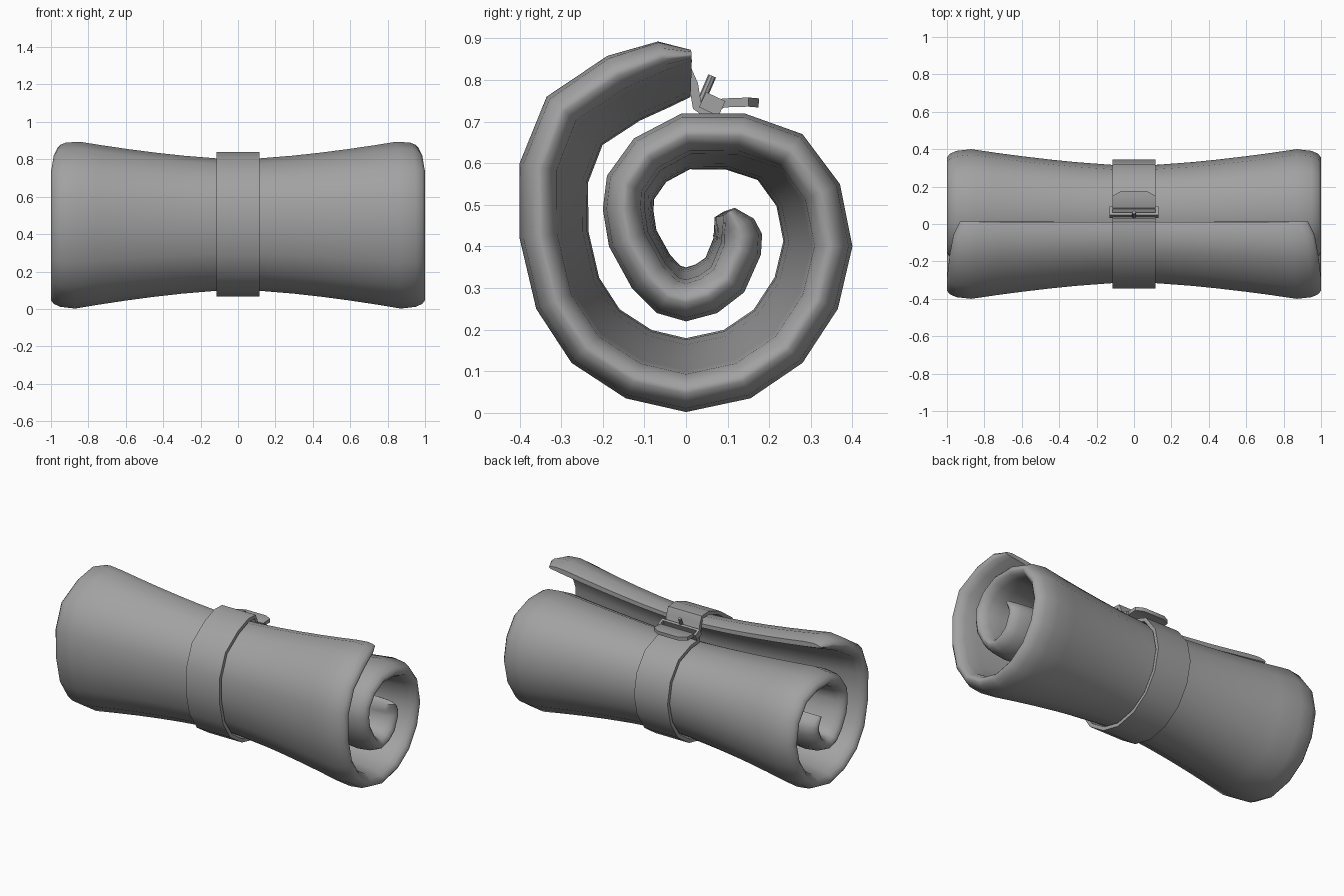
import bpy, bmesh, math
from mathutils import Vector

old = bpy.data.objects.get("Cube")
if old:
    bpy.data.objects.remove(old, do_unlink=True)

grey = bpy.data.materials.new("plain grey")
grey.use_nodes = True
colour = (0.36, 0.36, 0.36, 1)
grey.diffuse_color = colour
grey.node_tree.nodes["Principled BSDF"].inputs["Base Color"].default_value = colour


def finish(name, bm, angle):
    """Turn a bmesh into a shaded, coloured object."""
    bmesh.ops.remove_doubles(bm, verts=bm.verts, dist=0.0005)
    bmesh.ops.recalc_face_normals(bm, faces=bm.faces)
    mesh = bpy.data.meshes.new(name)
    bm.to_mesh(mesh)
    bm.free()
    mesh.materials.append(grey)
    obj = bpy.data.objects.new(name, mesh)
    bpy.context.collection.objects.link(obj)
    bpy.ops.object.select_all(action="DESELECT")
    obj.select_set(True)
    bpy.context.view_layer.objects.active = obj
    bpy.ops.object.shade_smooth_by_angle(angle=math.radians(angle))
    return obj


def normals(path):
    """Left-hand normal at each point of a path."""
    result = []
    last = len(path) - 1
    for i in range(len(path)):
        t = (path[min(i + 1, last)] - path[max(i - 1, 0)]).normalized()
        result.append(Vector((-t.y, t.x)))
    return result


def sheet(bm, columns, rows, place):
    """Closed two-sided sheet; place(column, row, side) gives each position."""
    grid = {(c, r, s): bm.verts.new(place(c, r, s))
            for c in range(columns) for r in range(rows) for s in (-1, 1)}
    for s in (-1, 1):
        for c in range(columns - 1):
            for r in range(rows - 1):
                bm.faces.new([grid[c, r, s], grid[c + 1, r, s],
                              grid[c + 1, r + 1, s], grid[c, r + 1, s]])
    for c in (0, columns - 1):
        for r in range(rows - 1):
            bm.faces.new([grid[c, r, -1], grid[c, r + 1, -1],
                          grid[c, r + 1, 1], grid[c, r, 1]])
    for r in (0, rows - 1):
        for c in range(columns - 1):
            bm.faces.new([grid[c, r, -1], grid[c + 1, r, -1],
                          grid[c + 1, r, 1], grid[c, r, 1]])


# Spiral outline (y, z in hundredths), from the loose flap to the inner curl
outline = [(1, 91), (-7, 90.5), (-19, 86), (-33.5, 76), (-40, 60), (-40, 42),
           (-36, 25), (-27.5, 12), (-14.5, 3.5), (0, 0.2), (15.5, 3.5),
           (28, 12), (36.5, 25), (40, 40), (37, 55), (28, 67), (14, 72),
           (-1, 72), (-12.5, 66), (-19, 57), (-20, 49), (-18.5, 40),
           (-13, 30), (-7, 24), (0, 22), (7.5, 24), (14, 29), (18, 38),
           (18.3, 43), (17, 47), (14.5, 51)]
outline = [Vector(p) / 100 for p in outline]
half = 0.05
centre = Vector((0, 0.455))
side = normals(outline)
middle = [p + n * half for p, n in zip(outline, side)]
count = len(middle)
taper = [1.0] * count
taper[0], taper[1], taper[-2], taper[-1] = 0.3, 0.85, 0.85, 0.35
reach = [1.0] * count
reach[0], reach[1], reach[2] = 0.93, 0.965, 0.985


def flare(x):
    return 0.78 + 0.22 * min(abs(x) / 0.87, 1) ** 1.5


# Rolled mat: the sheet narrows at the waist and thins to rounded ends
right = [(0, 1), (0.12, 1), (0.3, 1), (0.45, 1), (0.6, 1), (0.74, 1),
         (0.87, 1), (0.95, 0.82), (0.985, 0.5), (1, 0.12)]
stations = [(-x, f) for x, f in reversed(right[1:])] + right


def roll_point(c, r, s):
    x, fat = stations[c]
    x *= reach[r]
    p = middle[r] + side[r] * (s * half * fat * taper[r])
    p = centre + (p - centre) * flare(x)
    return x, p.x, p.y


bm = bmesh.new()
sheet(bm, len(stations), count, roll_point)
finish("rolled_mat", bm, 60)

# Strap: follows the waist, then drops over the flap edge into the buckle
waist = [centre + (m - centre) * flare(0) - n * (half * flare(0) + 0.023)
         for m, n in zip(middle, side)]
tail = [Vector(p) for p in [(0.175, 0.745), (0.15, 0.747), (0.09, 0.745),
                            (0.045, 0.72), (0.027, 0.735), (0.018, 0.79),
                            (0.005, 0.825)]]
end = [Vector(p) for p in [(0.03, 0.69), (0.04, 0.715)]]
strap = tail + waist[1:17] + end
strap_side = normals(strap)


def strap_point(c, r, s):
    width = 0.07 if r == 0 else 0.115
    p = strap[r] + strap_side[r] * (s * 0.011)
    return (2 * c - 1) * width, p.x, p.y


bm = bmesh.new()
sheet(bm, 2, len(strap), strap_point)
finish("strap", bm, 35)


def bar(bm, location, size, tilt):
    """Box added to a bmesh, tilted about x."""
    made = bmesh.ops.create_cube(bm, size=1)["verts"]
    bmesh.ops.scale(bm, vec=size, verts=made)
    for v in made:
        y, z = v.co.y, v.co.z
        v.co.y = y * math.cos(tilt) - z * math.sin(tilt)
        v.co.z = y * math.sin(tilt) + z * math.cos(tilt)
    bmesh.ops.translate(bm, vec=location, verts=made)


# Buckle frame: two cross bars joined by two end bars
tilt = math.radians(-25)
bm = bmesh.new()
for s in (-1, 1):
    bar(bm, (0, 0.063 + s * 0.017, 0.742 - s * 0.008), (0.26, 0.014, 0.04), tilt)
    bar(bm, (s * 0.123, 0.063, 0.742), (0.014, 0.048, 0.04), tilt)
finish("buckle_frame", bm, 30)

# Buckle pin: a short rod leaning backward
start, stop = Vector((0, 0.035, 0.745)), Vector((0, 0.063, 0.81))
bm = bmesh.new()
bmesh.ops.create_cone(bm, cap_ends=True, segments=8, radius1=0.01, radius2=0.01,
                      depth=(stop - start).length)
lean = Vector((0, 0, 1)).rotation_difference(stop - start).to_matrix()
bmesh.ops.rotate(bm, matrix=lean, verts=bm.verts)
bmesh.ops.translate(bm, vec=(start + stop) / 2, verts=bm.verts)
finish("buckle_pin", bm, 40)
